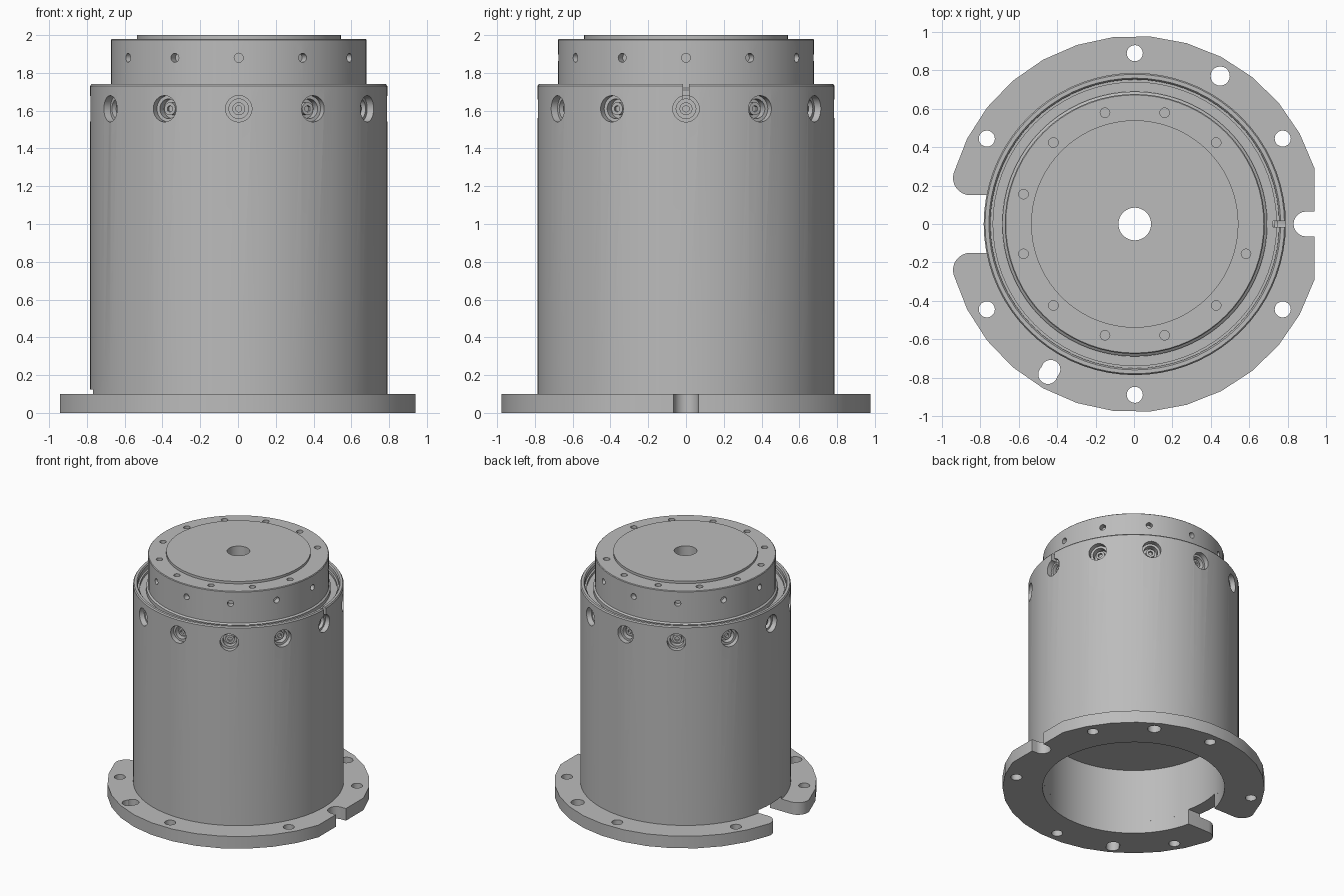
import bpy, bmesh
from math import sin, cos, pi, radians, atan2, sqrt
from mathutils import Matrix, Vector

cube = bpy.data.objects.get("Cube")
if cube:
    bpy.data.objects.remove(cube)

AXIS_X = 0.004
grey = bpy.data.materials.new("machined_grey")
grey.use_nodes = True
COLOUR = (0.5, 0.5, 0.5, 1)
grey.diffuse_color = COLOUR
grey.node_tree.nodes["Principled BSDF"].inputs["Base Color"].default_value = COLOUR


def finish(name, bm):
    bmesh.ops.recalc_face_normals(bm, faces=bm.faces)
    mesh = bpy.data.meshes.new(name)
    bm.to_mesh(mesh)
    bm.free()
    mesh.materials.append(grey)
    obj = bpy.data.objects.new(name, mesh)
    obj.location.x = AXIS_X
    bpy.context.collection.objects.link(obj)
    return obj


def lathe(name, profile, steps=72):
    """Spin a closed (radius, z) profile round the z axis."""
    bm = bmesh.new()
    rings = [[bm.verts.new((r * cos(2 * pi * i / steps), r * sin(2 * pi * i / steps), z))
              for r, z in profile] for i in range(steps)]
    n = len(profile)
    for i in range(steps):
        a, b = rings[i], rings[(i + 1) % steps]
        for j in range(n):
            k = (j + 1) % n
            bm.faces.new((a[j], b[j], b[k], a[k]))
    return finish(name, bm)


def rod(bm, start, end, radius, sides=20):
    """Add a cylinder between two points."""
    start, end = Vector(start), Vector(end)
    d = end - start
    turn = d.to_track_quat('Z', 'Y').to_matrix().to_4x4()
    bmesh.ops.create_cone(bm, cap_ends=True, segments=sides, radius1=radius, radius2=radius,
                          depth=d.length, matrix=Matrix.Translation((start + end) / 2) @ turn)


def block(bm, low, high):
    low, high = Vector(low), Vector(high)
    bmesh.ops.create_cube(bm, size=1, matrix=Matrix.Translation((low + high) / 2)
                          @ Matrix.Diagonal((*(high - low), 1)))


def polar(r, degrees, z):
    return (r * cos(radians(degrees)), r * sin(radians(degrees)), z)


def cut(obj, *cutters):
    """Subtract each cutter mesh, then remove the cutter."""
    bpy.context.view_layer.objects.active = obj
    for bm in cutters:
        tool = finish("cutter", bm)
        tool.hide_render = True
        mod = obj.modifiers.new("cut", 'BOOLEAN')
        mod.operation = 'DIFFERENCE'
        mod.solver = 'EXACT'
        mod.object = tool
        bpy.ops.object.modifier_apply(modifier=mod.name)
        bpy.data.objects.remove(tool)


def smooth(obj):
    bpy.ops.object.select_all(action='DESELECT')
    obj.select_set(True)
    bpy.context.view_layer.objects.active = obj
    bpy.ops.object.shade_smooth_by_angle(angle=radians(30))


# Base flange: open ring with rounded tips and one flat side
R, BORE, GAP, TIP, FLAT = 0.98, 0.68, 0.15, 0.09, 0.935
tip_y = GAP + TIP
tip_x = -sqrt((R - TIP) ** 2 - tip_y ** 2)
first, last = atan2(sqrt(R * R - FLAT * FLAT), FLAT), atan2(tip_y, tip_x)
half = [(R * cos(t), R * sin(t)) for t in (first + (last - first) * i / 13 for i in range(14))]
for i in range(1, 9):
    t = last + (1.5 * pi - last) * i / 8
    half.append((tip_x + TIP * cos(t), tip_y + TIP * sin(t)))
mouth = atan2(GAP, -sqrt(BORE ** 2 - GAP ** 2))
half += [(BORE * cos(mouth * (1 - i / 32)), BORE * sin(mouth * (1 - i / 32))) for i in range(33)]
outline = half + [(x, -y) for x, y in reversed(half[:-1])]
bm = bmesh.new()
face = bm.faces.new([bm.verts.new((x, y, 0)) for x, y in outline])
top = bmesh.ops.extrude_face_region(bm, geom=[face])
bmesh.ops.translate(bm, vec=(0, 0, 0.1),
                    verts=[v for v in top["geom"] if isinstance(v, bmesh.types.BMVert)])
flange = finish("base_flange", bm)

# Flange bolt holes, dowel hole, radial slot and side notch
bolts, slot_end, notch = bmesh.new(), bmesh.new(), bmesh.new()
for angle in (30, 60, 90, 150, 210, 240, 270, 330):
    r = 0.05 if angle in (60, 240) else 0.042
    rod(bolts, polar(0.875 if angle == 240 else 0.89, angle, -0.1), polar(0.875 if angle == 240 else 0.89, angle, 0.2), r)
rod(slot_end, polar(0.905, 240, -0.1), polar(0.905, 240, 0.2), 0.05)
rod(notch, (0.892, 0, -0.1), (0.892, 0, 0.2), 0.065)
mouth_cut = bmesh.new()
block(mouth_cut, (0.892, -0.065, -0.1), (1.1, 0.065, 0.2))
cut(flange, bolts, slot_end, notch, mouth_cut)
smooth(flange)

# Outer housing tube with stepped rim and an inner floor
housing = lathe("housing", [
    (BORE, 0.1), (0.787, 0.1), (0.787, 1.73), (0.78, 1.74), (0.76, 1.74), (0.752, 1.73),
    (0.752, 1.70), (0.738, 1.70), (0.738, 1.68), (0.66, 1.68), (0.66, 0.54), (BORE, 0.54)])
wide, narrow, slots = bmesh.new(), bmesh.new(), bmesh.new()
for i in range(12):
    rod(wide, polar(0.745, i * 30, 1.61), polar(0.85, i * 30, 1.61), 0.07, 24)
    rod(narrow, polar(0.70, i * 30, 1.61), polar(0.80, i * 30, 1.61), 0.052, 24)
block(slots, (0.72, -0.015, 1.64), (0.85, 0.015, 1.8))
block(slots, (-0.9, -GAP, 0), (-0.5, GAP, 0.125))
cut(housing, wide, narrow, slots)
smooth(housing)

# Socket screws sunk in the housing ports
screws, sockets = bmesh.new(), bmesh.new()
for i in range(12):
    rod(screws, polar(0.69, i * 30, 1.61), polar(0.73, i * 30, 1.61), 0.034)
    rod(sockets, polar(0.712, i * 30, 1.61), polar(0.75, i * 30, 1.61), 0.018, 6)
port_screws = finish("port_screws", screws)
cut(port_screws, sockets)
smooth(port_screws)

# Inner rotor with raised cap and through bore
rotor = lathe("rotor", [
    (0.085, 0.54), (0.67, 0.54), (0.67, 1.6), (0.69, 1.6), (0.69, 1.71), (0.677, 1.72),
    (0.677, 1.975), (0.672, 1.98), (0.54, 1.98), (0.54, 2.0), (0.085, 2.0)])
side_holes, top_holes = bmesh.new(), bmesh.new()
for i in range(12):
    rod(side_holes, polar(0.63, i * 30, 1.88), polar(0.75, i * 30, 1.88), 0.024, 16)
    if i:
        rod(top_holes, polar(0.6, 15 + i * 30, 1.94), polar(0.6, 15 + i * 30, 2.1), 0.025, 16)
cut(rotor, side_holes, top_holes)
smooth(rotor)
